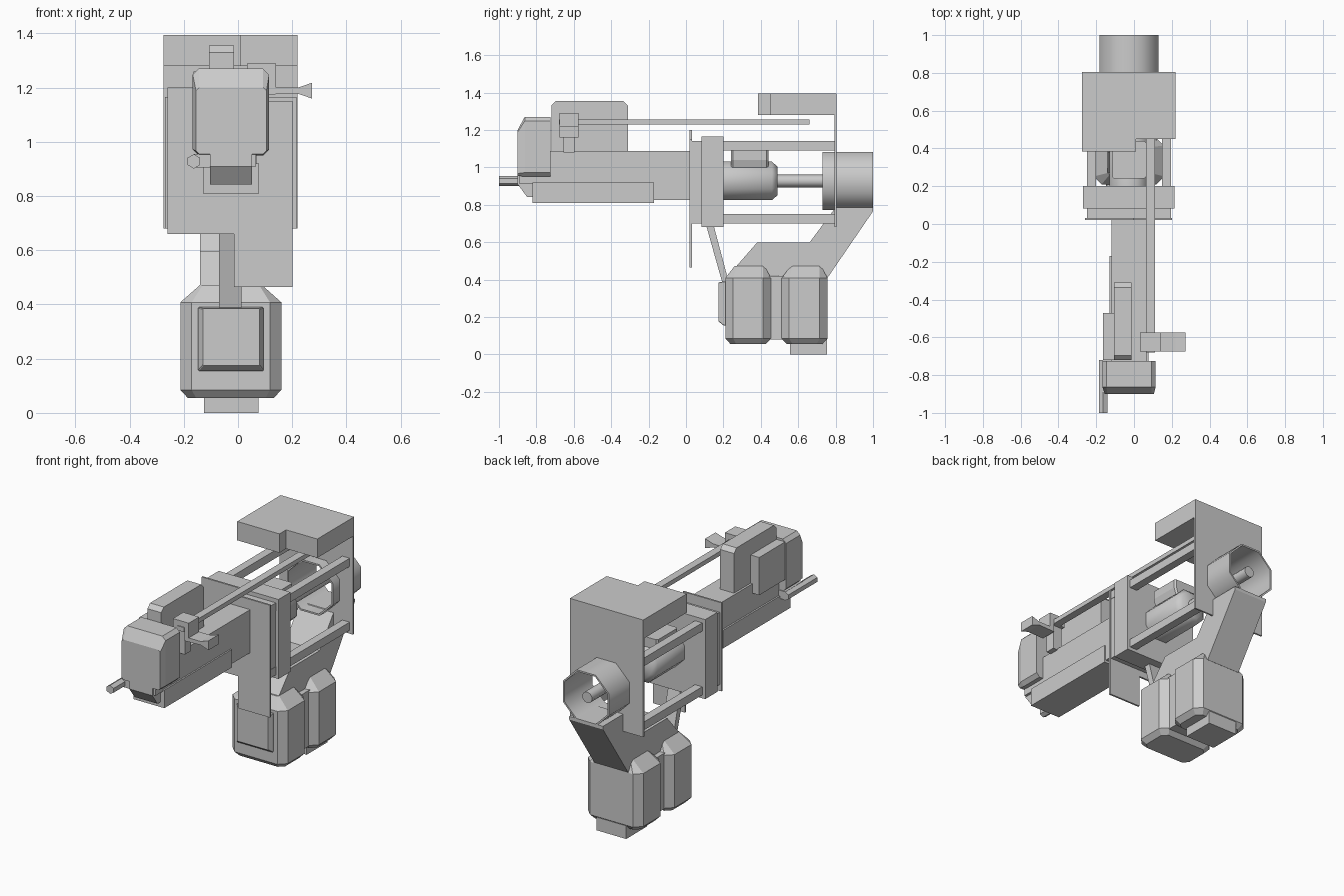
import bpy, bmesh, math

if "Cube" in bpy.data.objects:
    bpy.data.objects.remove(bpy.data.objects["Cube"])

CX = -0.026  # centre line of the machine
PLACE = {'x': lambda t, u, v: (t, u, v),
         'y': lambda t, u, v: (u, t, v),
         'z': lambda t, u, v: (u, v, t)}


def loft(name, axis, sections, closed=False):
    """Skin rings of (u, v) points placed at t along an axis: [(t, ring), ...]"""
    bm = bmesh.new()
    rings = [[bm.verts.new(PLACE[axis](t, u, v)) for u, v in ring] for t, ring in sections]
    n = len(rings[0])
    pairs = list(zip(rings, rings[1:]))
    if closed:
        pairs.append((rings[-1], rings[0]))
    else:
        bm.faces.new(rings[0])
        bm.faces.new(rings[-1])
    for a, b in pairs:
        for i in range(n):
            j = (i + 1) % n
            bm.faces.new((a[i], a[j], b[j], b[i]))
    bmesh.ops.recalc_face_normals(bm, faces=bm.faces)
    me = bpy.data.meshes.new(name)
    bm.to_mesh(me)
    bm.free()
    ob = bpy.data.objects.new(name, me)
    bpy.context.collection.objects.link(ob)
    return ob


def prism(name, axis, pts, a, b):
    return loft(name, axis, [(a, pts), (b, pts)])


def box(name, x0, x1, y0, y1, z0, z1, bevel=0):
    ob = prism(name, 'z', [(x0, y0), (x1, y0), (x1, y1), (x0, y1)], z0, z1)
    if bevel:
        m = ob.modifiers.new("Chamfer", 'BEVEL')
        m.width, m.segments = bevel, 1
    return ob


def ring(u, v, r, n=8):
    """Regular polygon with flats aligned to the axes, r measured to the flats"""
    R = r / math.cos(math.pi / n)
    return [(u + R * math.cos((i + .5) * math.tau / n),
             v + R * math.sin((i + .5) * math.tau / n)) for i in range(n)]


def cut_rect(u0, u1, v0, v1, c):
    return [(u0 + c, v0), (u1 - c, v0), (u1, v0 + c), (u1, v1 - c),
            (u1 - c, v1), (u0 + c, v1), (u0, v1 - c), (u0, v0 + c)]


# Rear canopy and back plate with an opening for the tube
prism("rear_canopy", 'z', [(-.275, .385), (.01, .385), (.01, .45), (.22, .45),
                           (.22, .805), (-.275, .805)], 1.28, 1.395)
plate = box("back_plate", -.275, .22, .795, .805, .68, 1.29)
cutter = prism("tube_cutter", 'y', ring(CX, .927, .15), .7, .9)
cutter.hide_render = True
cutter.hide_set(True)
hole = plate.modifiers.new("Opening", 'BOOLEAN')
hole.object, hole.operation, hole.solver = cutter, 'DIFFERENCE', 'EXACT'

# Open rear tube, piston rod and cylinder
outer, inner = ring(CX, .927, .156), ring(CX, .927, .146)
tube = loft("rear_tube", 'y', [(.73, outer), (1.0, outer), (1.0, inner), (.73, inner)], True)
rod = prism("piston_rod", 'y', ring(CX, .927, .032, 10), .47, .99)
cyl = loft("piston_cylinder", 'y', [(.19, ring(CX, .927, .103)), (.46, ring(CX, .927, .103)),
                                    (.49, ring(CX, .927, .075))])
loft("cylinder_block", 'z', [(1.0, cut_rect(-.10, .05, .24, .44, .01)),
                             (1.04, cut_rect(-.115, .063, .24, .44, .01)),
                             (1.09, cut_rect(-.115, .063, .24, .44, .01))])

# Middle frame, stepped shield plate and four rails
box("middle_frame", -.27, .215, .083, .20, .68, 1.165)
box("frame_core", -.25, .195, .03, .09, .70, 1.14)
prism("shield_plate", 'y', [(-.26, .66), (-.015, .66), (-.015, .465), (.202, .465),
                            (.202, 1.15), (.0, 1.15), (.0, 1.2), (-.26, 1.2)], .02, .031)
for side, x in (("left", -.25), ("right", .147)):
    for level, z in (("lower", .70), ("upper", 1.09)):
        box(f"{side}_{level}_rail", x, x + .05, .03, .80, z, z + .05)

# Forward arm with under tray
box("arm_body", -.12, .068, -.74, .03, .825, 1.088)
box("under_tray", -.13, .077, -.82, -.17, .81, .92)

# Front head and its chin
loft("front_head", 'y', [(-.90, cut_rect(-.155, .105, .955, 1.20, .012)),
                         (-.862, cut_rect(-.167, .115, .95, 1.27, .022)),
                         (-.725, cut_rect(-.167, .115, .95, 1.27, .022))])
prism("head_chin", 'x', [(-.90, .96), (-.90, .91), (-.85, .842), (-.78, .842),
                         (-.72, .96)], -.103, .052)
box("chin_collar", -.117, .067, -.89, -.73, .91, .96)

# Top motor and the box on its left
prism("top_motor", 'x', cut_rect(-.72, -.31, 1.06, 1.355, .025), -.107, -.014)
box("side_box", -.165, -.09, -.72, -.47, 1.03, 1.26)

# Small nozzle at front left
prism("nozzle", 'y', ring(-.163, .928, .023, 6), -1.0, -.72)
box("nozzle_mount", -.165, -.10, -.89, -.72, .905, .955)

# Long push rod with side handle
box("push_rod", .063, .11, -.68, .66, 1.23, 1.257)
prism("side_handle", 'y', [(.033, 1.23), (.11, 1.23), (.11, 1.175), (.22, 1.178), (.273, 1.16),
                           (.273, 1.218), (.22, 1.2), (.14, 1.2), (.14, 1.29),
                           (.033, 1.29)], -.675, -.575)
box("handle_post", .04, .10, -.655, -.595, 1.08, 1.24)

# Slanted front strut
prism("front_strut", 'x', [(.105, .70), (.145, .70), (.225, .40), (.195, .38)], -.07, .012)

# Two chamfered lower housings, web between them, front panel and foot
for name, y0, y1 in (("front_housing", .21, .455), ("rear_housing", .51, .757)):
    full = cut_rect(-.213, .16, y0, y1, .042)
    loft(name, 'z', [(.055, cut_rect(-.185, .132, y0 + .028, y1 - .028, .03)),
                     (.085, full), (.408, full),
                     (.472, cut_rect(-.14, .088, y0 + .05, y1 - .035, .01))])
box("housing_web", -.17, .118, .44, .53, .08, .42)
loft("front_panel", 'y', [(.175, cut_rect(-.13, .08, .175, .385, .003)),
                          (.20, cut_rect(-.147, .094, .155, .39, .003)),
                          (.22, cut_rect(-.147, .094, .155, .39, .003))])
box("foot", -.125, .075, .555, .755, 0, .08)

# Leg that rises from the housings to the rear tube
prism("rear_leg", 'x', [(.25, .43), (.27, .472), (.38, .598), (.66, .598), (.80, .785),
                        (1.0, .785), (1.0, .765), (.757, .41)], -.14, .088)

# Smooth the round parts, keeping end rims sharp
for ob in (tube, rod, cyl):
    bpy.ops.object.select_all(action='DESELECT')
    ob.select_set(True)
    bpy.context.view_layer.objects.active = ob
    bpy.ops.object.shade_smooth_by_angle(angle=math.radians(50))
